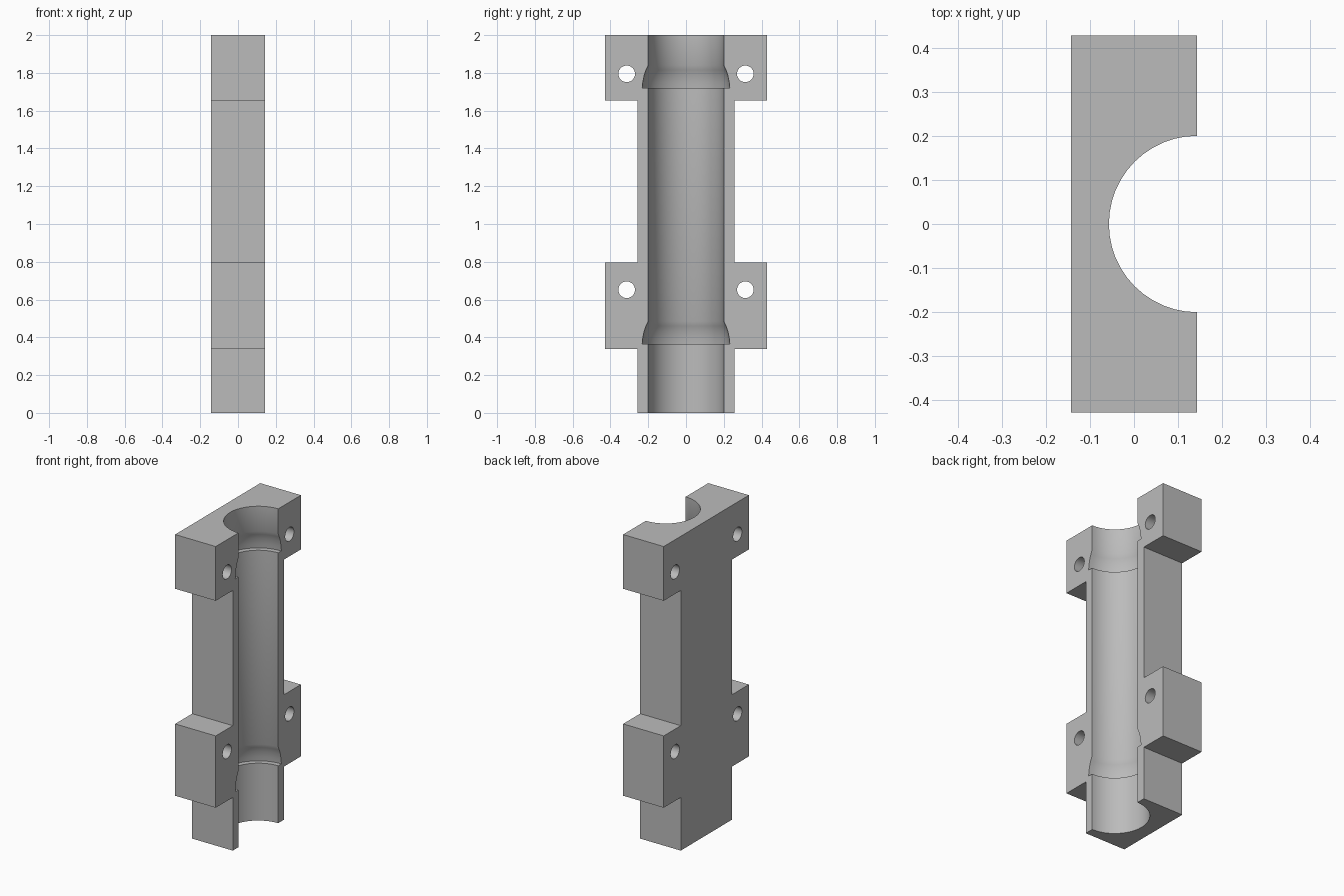
import bpy, bmesh, math
from mathutils import Matrix

if "Cube" in bpy.data.objects:
    bpy.data.objects.remove(bpy.data.objects["Cube"])

HALF_X = 0.143            # half thickness of the block
BORE_R = 0.2

grey = bpy.data.materials.new("plain grey")
grey.diffuse_color = (0.5, 0.5, 0.5, 1)
grey.use_nodes = True
grey.node_tree.nodes["Principled BSDF"].inputs["Base Color"].default_value = grey.diffuse_color


def make_object(name, bm):
    bmesh.ops.recalc_face_normals(bm, faces=bm.faces)
    mesh = bpy.data.meshes.new(name)
    bm.to_mesh(mesh)
    bm.free()
    mesh.materials.append(grey)
    obj = bpy.data.objects.new(name, mesh)
    bpy.context.collection.objects.link(obj)
    return obj


# Clamp half: mirrored side outline with two pairs of lugs, extruded in x
side = [(0.257, 0), (0.257, 0.338), (0.428, 0.338), (0.428, 0.795),
        (0.257, 0.795), (0.257, 1.655), (0.428, 1.655), (0.428, 2)]
outline = side + [(-y, z) for y, z in reversed(side)]
bm = bmesh.new()
face = bm.faces.new([bm.verts.new((-HALF_X, y, z)) for y, z in outline])
ext = bmesh.ops.extrude_face_region(bm, geom=[face])
bmesh.ops.translate(bm, vec=(2 * HALF_X, 0, 0),
                    verts=[v for v in ext["geom"] if isinstance(v, bmesh.types.BMVert)])
body = make_object("clamp_half", bm)

# Bore cutter: lathed profile with two flared retaining grooves
flare = [(0.232, 0), (0.229, 0.03), (0.222, 0.065), (0.212, 0.095), (BORE_R, 0.12)]
profile = [(0, -0.1), (BORE_R, -0.1)]
for base in (0.365, 1.72):
    profile.append((BORE_R, base))
    profile += [(r, base + h) for r, h in flare]
profile += [(BORE_R, 2.1), (0, 2.1)]
bm = bmesh.new()
verts = [bm.verts.new((HALF_X + r, 0, z)) for r, z in profile]
edges = [bm.edges.new(pair) for pair in zip(verts, verts[1:])]
bmesh.ops.spin(bm, geom=verts + edges, cent=(HALF_X, 0, 0), axis=(0, 0, 1),
               angle=math.tau, steps=48)
bmesh.ops.remove_doubles(bm, verts=bm.verts, dist=0.0001)
cutters = [make_object("bore_cutter", bm)]

# Bolt hole cutters through each lug
bm = bmesh.new()
for y in (-0.314, 0.314):
    for z in (0.652, 1.795):
        bmesh.ops.create_cone(bm, cap_ends=True, segments=32, radius1=0.044,
                              radius2=0.044, depth=0.5,
                              matrix=Matrix.Translation((0, y, z))
                              @ Matrix.Rotation(math.pi / 2, 4, 'Y'))
cutters.append(make_object("bolt_hole_cutter", bm))

# Cut the block and remove the helpers
bpy.context.view_layer.objects.active = body
body.select_set(True)
for cutter in cutters:
    cutter.hide_render = True
    mod = body.modifiers.new("cut", 'BOOLEAN')
    mod.operation = 'DIFFERENCE'
    mod.solver = 'EXACT'
    mod.object = cutter
    bpy.ops.object.modifier_apply(modifier=mod.name)
    bpy.data.objects.remove(cutter)

bpy.ops.object.shade_smooth_by_angle(angle=math.radians(30))
